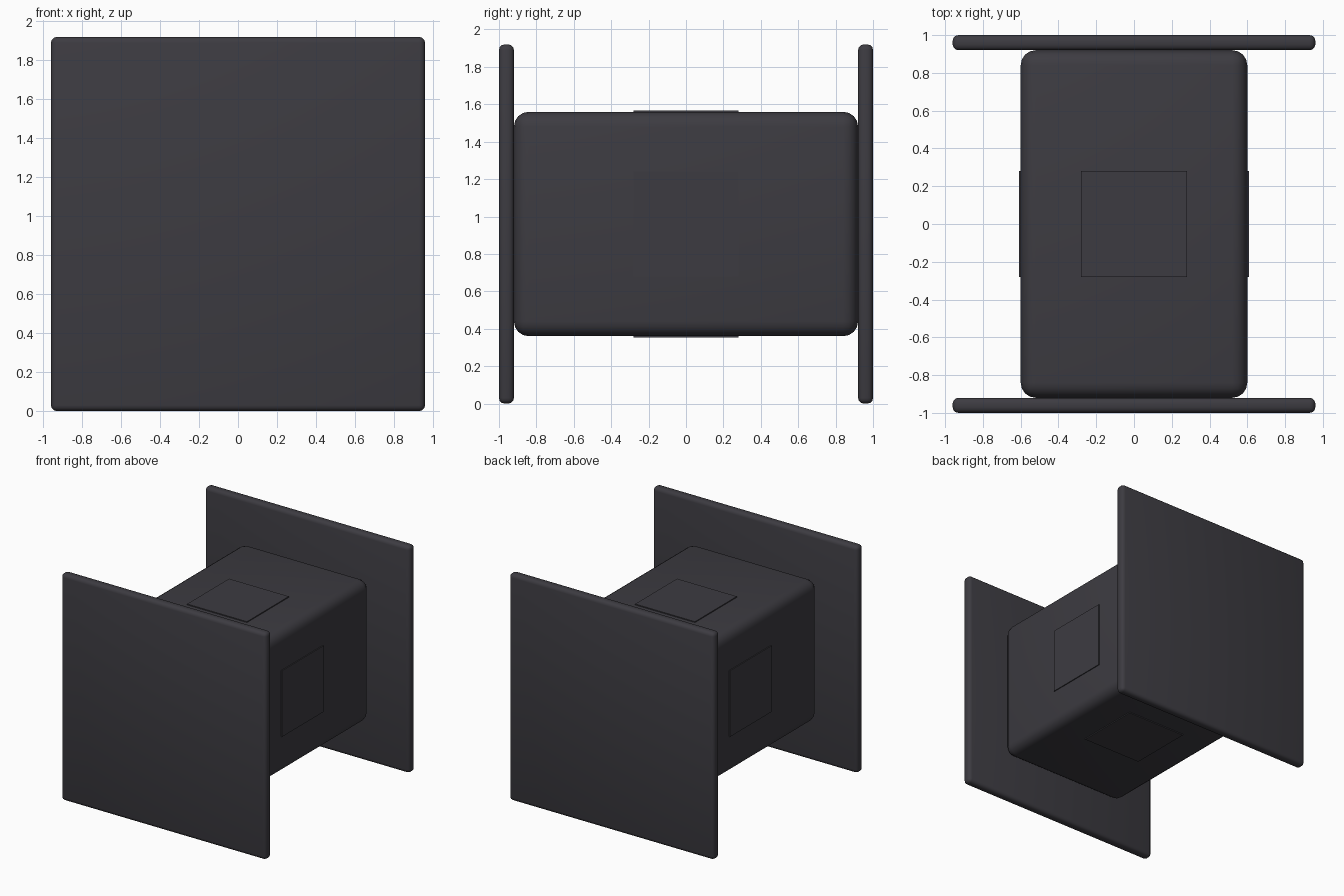
import bpy
import math

if "Cube" in bpy.data.objects:
    bpy.data.objects.remove(bpy.data.objects["Cube"])

charcoal = bpy.data.materials.new("charcoal")
charcoal.diffuse_color = (0.046, 0.044, 0.053, 1)
charcoal.use_nodes = True
charcoal.node_tree.nodes["Principled BSDF"].inputs["Base Color"].default_value = charcoal.diffuse_color


def box(name, centre, size, bevel=0.0, segments=3):
    bpy.ops.mesh.primitive_cube_add(size=1, location=centre)
    ob = bpy.context.object
    ob.name = name
    ob.scale = size
    bpy.ops.object.transform_apply(location=False, rotation=False, scale=True)
    ob.data.materials.append(charcoal)
    if bevel:
        mod = ob.modifiers.new("rounded edges", 'BEVEL')
        mod.width = bevel
        mod.segments = segments
        bpy.ops.object.modifier_apply(modifier=mod.name)
        bpy.ops.object.shade_smooth_by_angle(angle=math.radians(40))
    return ob


MID = 0.96  # height of the centre line

# Central rounded body
box("body", (0, 0, MID), (1.2, 1.84, 1.2), 0.08, 4)

# Large square end panels
for side, s in (("front", -1), ("back", 1)):
    box(side + "_panel", (0, 0.96 * s, MID), (1.92, 0.08, 1.92), 0.03, 3)

# Thin square plates on the four long faces of the body
for side, s in (("left", -1), ("right", 1)):
    box(side + "_plate", (0.6035 * s, 0, MID), (0.009, 0.56, 0.56))
for side, s in (("bottom", -1), ("top", 1)):
    box(side + "_plate", (0, 0, MID + 0.6035 * s), (0.56, 0.56, 0.009))
